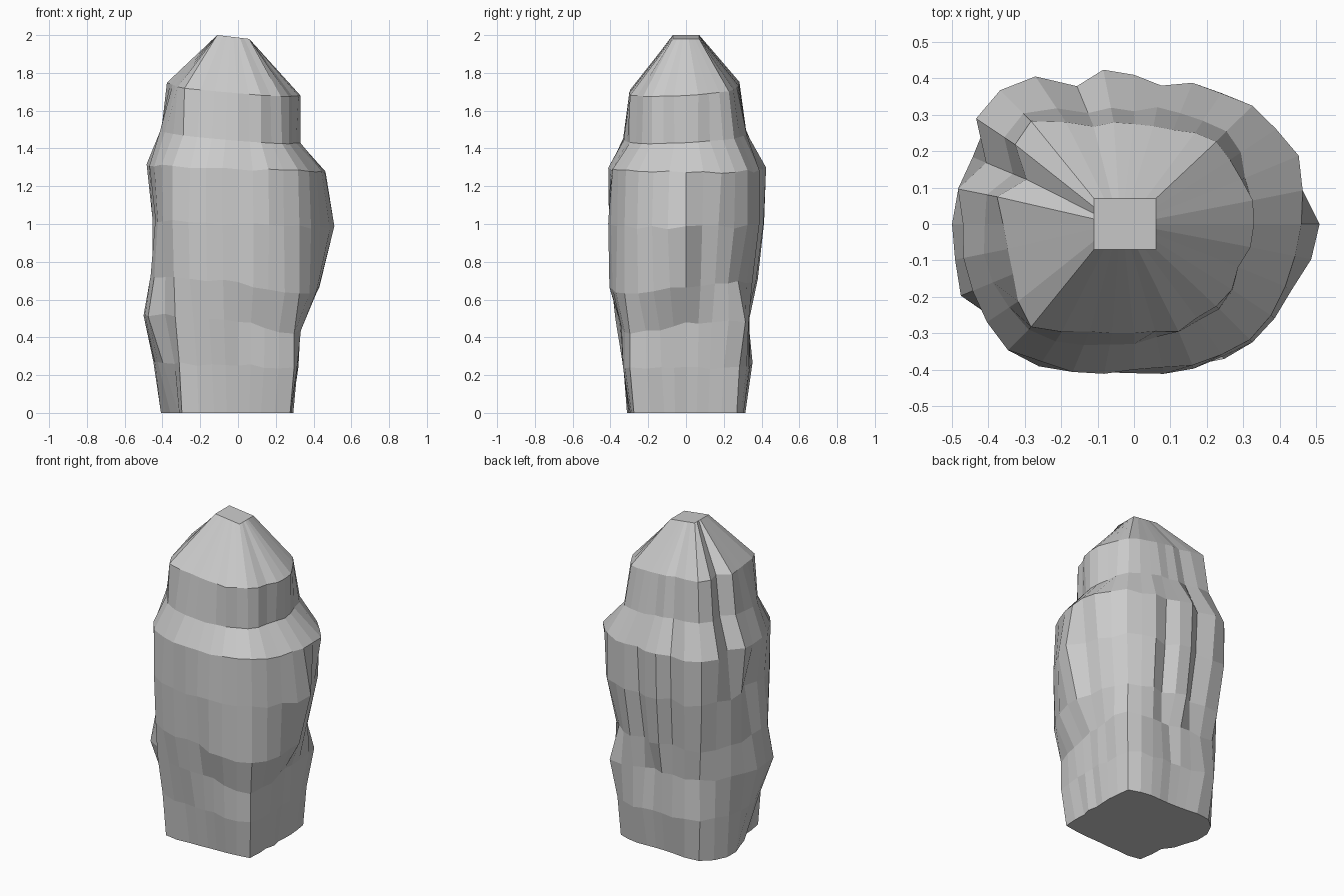
import bpy, bmesh, random
from math import sin, cos, pi

random.seed(4)

# Ring height and radii at 16 compass directions, starting at +x, turning to +y
rings = [
    (0.00, (.28, .31, .38, .33, .30, .33, .43, .44, .38, .34, .42, .33, .30, .32, .39, .30)),
    (0.25, (.31, .33, .40, .36, .33, .37, .46, .46, .44, .43, .44, .36, .33, .36, .42, .34)),
    (0.50, (.33, .36, .445, .36, .31, .36, .45, .48, .50, .515, .47, .40, .35, .37, .42, .36)),
    (0.70, (.43, .40, .39, .38, .37, .39, .48, .48, .46, .48, .48, .43, .39, .42, .46, .45)),
    (1.00, (.51, .45, .46, .42, .41, .43, .52, .48, .43, .46, .49, .44, .41, .43, .46, .47)),
    (1.29, (.46, .49, .46, .42, .41, .44, .52, .51, .49, .48, .49, .44, .40, .42, .45, .45)),
    (1.46, (.33, .33, .36, .33, .31, .33, .43, .43, .41, .42, .41, .36, .33, .32, .33, .31)),
    (1.71, (.33, .32, .32, .28, .275, .29, .40, .39, .36, .36, .40, .32, .30, .32, .32, .31)),
]
SIDES = 32

# Chiselled creases: direction (of 32), lowest and highest z, depth
creases = [
    (14, 1.2, 1.8, .07), (7, .6, 1.4, .035), (10, .6, 1.4, .03),
    (16, .9, 1.4, .02), (1, .6, 1.1, .03), (19, .2, .8, .025),
]


def ring_points(z, radii):
    """Double the direction count, with slight chiselled irregularity."""
    pts = []
    for i in range(SIDES):
        a = 2 * pi * i / SIDES
        k = i // 2
        r = radii[k]
        if i % 2:
            r = (r + radii[(k + 1) % 16]) / 2 + random.uniform(-.010, .010)
        for d, z0, z1, depth in creases:
            if i == d and z0 < z < z1:
                r -= depth
        x, y = r * cos(a), r * sin(a)
        dz = 0
        if z > 1.4:
            dz = -.09 * x + .06 * y
        elif z > 0:
            dz = -.04 * x + random.uniform(-.010, .010)
        # lower ledges dip at the front right corner
        if .4 < z < .8:
            dz -= .06 * max(0, cos(a + pi / 4)) ** 4
        pts.append((x, y, z + dz))
    return pts


def cap_points():
    """Small square tip, tilted down to the right."""
    pts = []
    for i in range(SIDES):
        c, s = cos(2 * pi * i / SIDES), sin(2 * pi * i / SIDES)
        m = max(abs(c), abs(s))
        x = -.025 + .085 * c / m
        pts.append((x, .07 * s / m, 1.987 - .12 * x))
    return pts


# Loft the carved block
bm = bmesh.new()
loops = [[bm.verts.new(p) for p in ring_points(z, r)] for z, r in rings]
loops.append([bm.verts.new(p) for p in cap_points()])
for lo, hi in zip(loops, loops[1:]):
    for i in range(SIDES):
        j = (i + 1) % SIDES
        bm.faces.new((lo[i], lo[j], hi[j], hi[i]))
bm.faces.new(loops[0][::-1])
bm.faces.new(loops[-1])
bmesh.ops.recalc_face_normals(bm, faces=bm.faces)

mesh = bpy.data.meshes.new("carved_stone")
bm.to_mesh(mesh)
bm.free()
bpy.context.collection.objects.link(bpy.data.objects.new("carved_stone", mesh))
